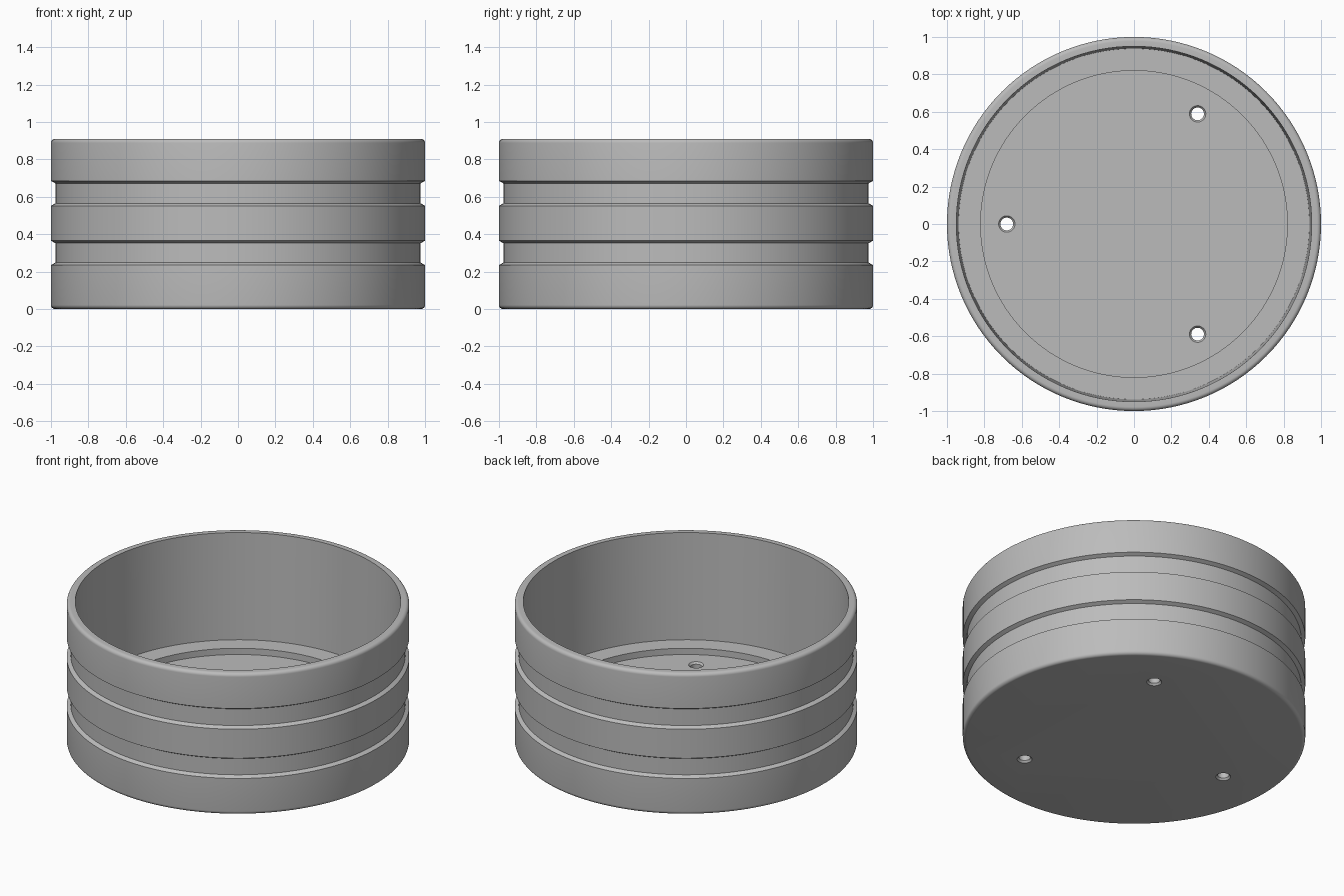
import bpy
import bmesh
from math import cos, sin, pi, radians

if "Cube" in bpy.data.objects:
    bpy.data.objects.remove(bpy.data.objects["Cube"])

# One plain grey
grey = bpy.data.materials.new("plain grey")
grey.use_nodes = True
grey.diffuse_color = (0.5, 0.5, 0.5, 1)
grey.node_tree.nodes["Principled BSDF"].inputs["Base Color"].default_value = (0.5, 0.5, 0.5, 1)


def lathe(name, profile, sides, location=(0, 0, 0)):
    """Revolve (radius, height) points about z and cap both ends."""
    bm = bmesh.new()
    rings = [[bm.verts.new((r * cos(2 * pi * i / sides), r * sin(2 * pi * i / sides), z))
              for i in range(sides)] for r, z in profile]
    for a, b in zip(rings, rings[1:]):
        for i in range(sides):
            j = (i + 1) % sides
            bm.faces.new((a[i], a[j], b[j], b[i]))
    bm.faces.new(rings[0][::-1])
    bm.faces.new(rings[-1])
    bmesh.ops.recalc_face_normals(bm, faces=bm.faces)
    mesh = bpy.data.meshes.new(name)
    bm.to_mesh(mesh)
    bm.free()
    obj = bpy.data.objects.new(name, mesh)
    obj.location = location
    obj.data.materials.append(grey)
    bpy.context.collection.objects.link(obj)
    return obj


def fillet(radius, height, size, start):
    """Quarter-round corner points, starting at an angle in degrees."""
    return [(radius + size * cos(radians(start + a)), height + size * sin(radians(start + a)))
            for a in range(0, 91, 15)]


HEIGHT, FLOOR, LEDGE = 0.91, 0.185, 0.225
ROUND = 0.022

# Outer wall with two chamfered grooves, then the rim, tapered inner wall, ledge and floor
profile = fillet(1 - ROUND, ROUND, ROUND, -90)
for low, high in ((0.235, 0.365), (0.552, 0.685)):
    profile += [(1, low), (0.977, low + 0.013), (0.977, high - 0.013), (1, high)]
profile += fillet(1 - ROUND, HEIGHT - ROUND, ROUND, 0)
profile += [(0.95, HEIGHT), (0.938, LEDGE), (0.82, LEDGE), (0.82, FLOOR)]
bowl = lathe("bowl", profile, 128)

# Three drain holes, chamfered at both ends
WIDE, NARROW, BEVEL = 0.044, 0.034, 0.012
hole = [(WIDE, -0.05), (WIDE, 0), (NARROW, BEVEL),
        (NARROW, FLOOR - BEVEL), (WIDE, FLOOR), (WIDE, FLOOR + 0.05)]
for k in range(3):
    angle = pi / 3 + k * 2 * pi / 3
    cutter = lathe("drain_hole_cutter", hole, 32, (0.68 * cos(angle), 0.68 * sin(angle), 0))
    cutter.hide_render = True
    cut = bowl.modifiers.new("drain_hole", 'BOOLEAN')
    cut.operation = 'DIFFERENCE'
    cut.solver = 'EXACT'
    cut.object = cutter
    bpy.context.view_layer.objects.active = bowl
    bpy.ops.object.modifier_apply(modifier=cut.name)
    bpy.data.objects.remove(cutter)

# Smooth walls with crisp edges
bpy.ops.object.select_all(action='DESELECT')
bowl.select_set(True)
bpy.context.view_layer.objects.active = bowl
bpy.ops.object.shade_smooth_by_angle(angle=radians(25))
